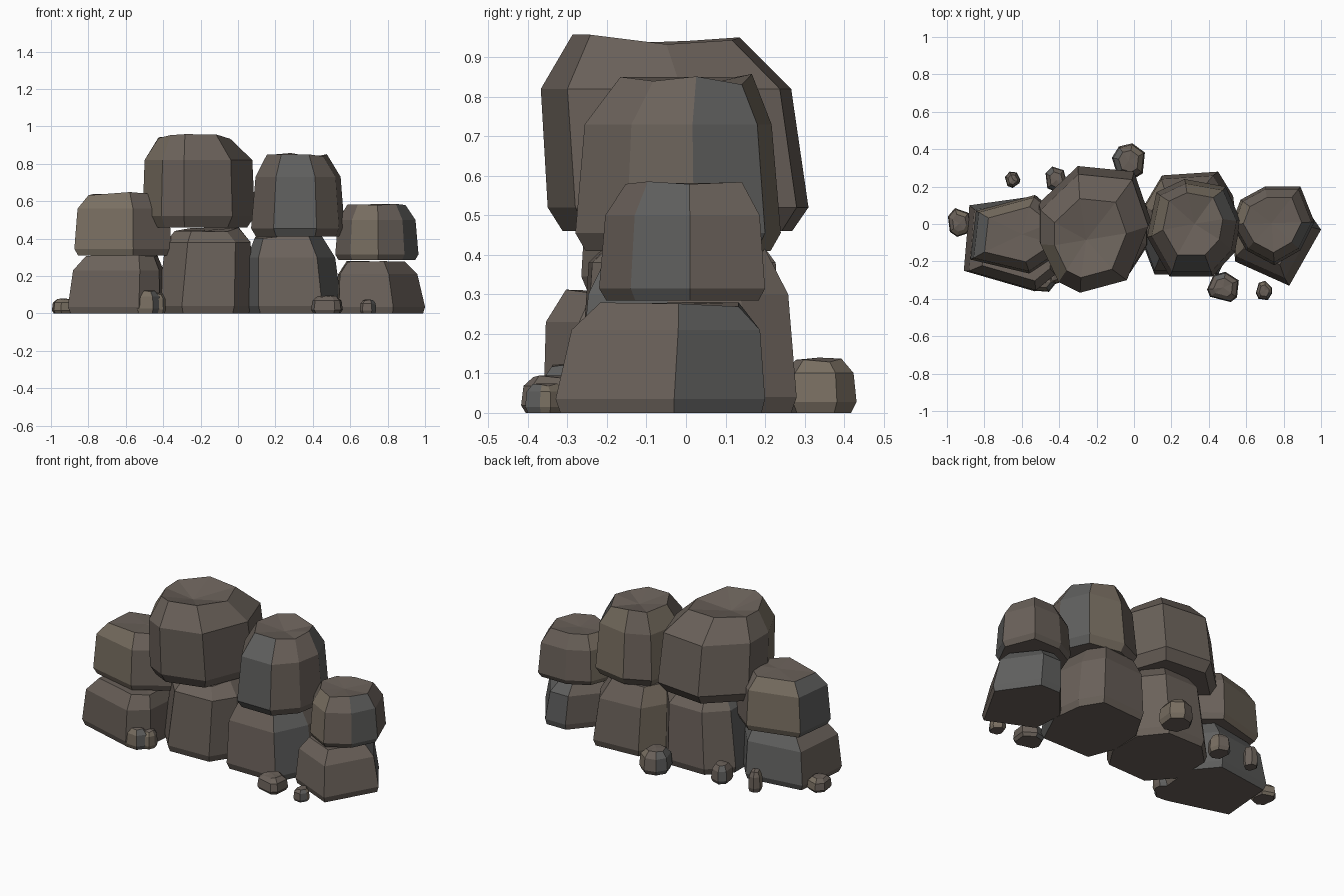
import bpy, bmesh, math, random

random.seed(4)
tones = []
for label, col in (("stone", (0.145, 0.12, 0.102, 1)), ("stone_warm", (0.19, 0.158, 0.12, 1)),
                   ("stone_slate", (0.115, 0.115, 0.112, 1))):
    mat = bpy.data.materials.new(label)
    mat.diffuse_color = col
    tones.append(mat)


def rock(name, outline, levels, dip=0.0, rough=0.0):
    """Faceted boulder: outline rings at levels (z, scale, dx, dy), top fanned to a centre."""
    cx = sum(p[0] for p in outline) / len(outline)
    cy = sum(p[1] for p in outline) / len(outline)
    bm = bmesh.new()
    rings = []
    for i, (z, s, dx, dy) in enumerate(levels):
        last = i == len(levels) - 1
        rings.append([bm.verts.new((cx + (x - cx) * s + dx, cy + (y - cy) * s + dy,
                                    z - (random.uniform(0, rough) if last else 0)))
                      for x, y in outline])
    n = len(outline)
    bm.faces.new(rings[0])
    # each side facet column keeps one stone tone
    tone = [random.choice((0, 0, 0, 1, 2)) for _ in outline]
    for a, b in zip(rings, rings[1:]):
        for i in range(n):
            j = (i + 1) % n
            bm.faces.new((a[i], a[j], b[j], b[i])).material_index = tone[i]
    z, s, dx, dy = levels[-1]
    mid = bm.verts.new((cx + dx, cy + dy, z - dip))
    for i in range(n):
        bm.faces.new((rings[-1][i], rings[-1][(i + 1) % n], mid))
    bmesh.ops.recalc_face_normals(bm, faces=bm.faces)
    me = bpy.data.meshes.new(name)
    bm.to_mesh(me)
    bm.free()
    for mat in tones:
        me.materials.append(mat)
    ob = bpy.data.objects.new(name, me)
    bpy.context.collection.objects.link(ob)


# lower course
rock("lower_rock_left",
     [(-.91, -.25), (-.53, -.36), (-.42, -.27), (-.395, 0), (-.52, .15), (-.88, .10)],
     [(0, .95, 0, 0), (.035, 1, 0, 0), (.23, .94, .01, -.01), (.315, .74, .02, -.01)], .01, .03)
rock("lower_rock_mid_left",
     [(-.3, .25), (-.05, .25), (.07, .1), (.07, -.12), (-.02, -.26), (-.3, -.27), (-.43, -.12), (-.43, .12)],
     [(0, .95, 0, 0), (.04, 1, 0, 0), (.38, .91, .02, 0), (.465, .68, .01, 0)], .02, .03)
rock("lower_rock_mid_right",
     [(.15, .26), (.45, .28), (.53, .15), (.555, -.05), (.45, -.27), (.11, -.27), (.045, -.1), (.055, .1)],
     [(0, .95, 0, 0), (.04, 1, 0, 0), (.3, .92, -.015, 0), (.43, .7, -.03, 0)], .01, .03)
rock("lower_rock_right",
     [(1.0, -.03), (.83, -.33), (.54, -.2), (.53, .0), (.7, .2), (.84, .2)],
     [(0, .96, 0, 0), (.035, 1, 0, 0), (.21, .9, -.015, .01), (.285, .66, -.02, .01)], .01, .02)

# upper course
rock("upper_rock_left",
     [(-.845, .07), (-.53, .155), (-.37, .03), (-.355, -.13), (-.56, -.265), (-.875, -.19)],
     [(.31, .93, 0, 0), (.345, 1, 0, 0), (.56, .94, 0, 0), (.65, .7, -.01, 0)], .01, .02)
rock("upper_rock_tall",
     [(-.30, .31), (0, .28), (.09, .02), (-.03, -.28), (-.29, -.35), (-.41, -.29), (-.51, -.08), (-.51, .11)],
     [(.46, .88, 0, 0), (.52, 1, 0, 0), (.82, .96, 0, -.03), (.96, .64, -.01, -.05)], .06, .03)
rock("upper_rock_mid_right",
     [(.12, .17), (.27, .24), (.49, .2), (.57, .02), (.54, -.15), (.42, -.28), (.19, -.28), (.07, -.07)],
     [(.41, .9, 0, 0), (.455, 1, 0, 0), (.73, .91, 0, 0), (.86, .64, -.01, .02)], .04, .03)
rock("upper_rock_right",
     [(.7, .2), (.89, .2), (.965, .01), (.89, -.14), (.75, -.22), (.6, -.14), (.52, 0), (.57, .13)],
     [(.285, .92, 0, 0), (.315, 1, 0, 0), (.5, .93, 0, 0), (.588, .7, 0, 0)], .02, .015)

# loose pebbles around the base: centre x, y, half sizes, height
pebbles = [(-.935, .01, .065, .08, .08), (-.42, .24, .06, .07, .11), (-.65, .238, .042, .045, .13),
           (-.025, .335, .095, .098, .14), (.48, -.34, .09, .085, .095),
           (.695, -.358, .045, .055, .075), (-.49, -.31, .075, .06, .125), (-.43, -.27, .045, .06, .11)]
for k, (x, y, a, b, h) in enumerate(pebbles):
    ring = []
    for i in range(7):
        t = math.tau * (i + random.uniform(-.3, .3)) / 7 + k
        ring.append((x + a * math.cos(t), y + b * math.sin(t)))
    rock(f"pebble_{k + 1}", ring,
         [(0, .85, 0, 0), (h * .2, 1, 0, 0), (h * .72, .92, 0, 0), (h, .6, 0, 0)], 0, h * .1)
